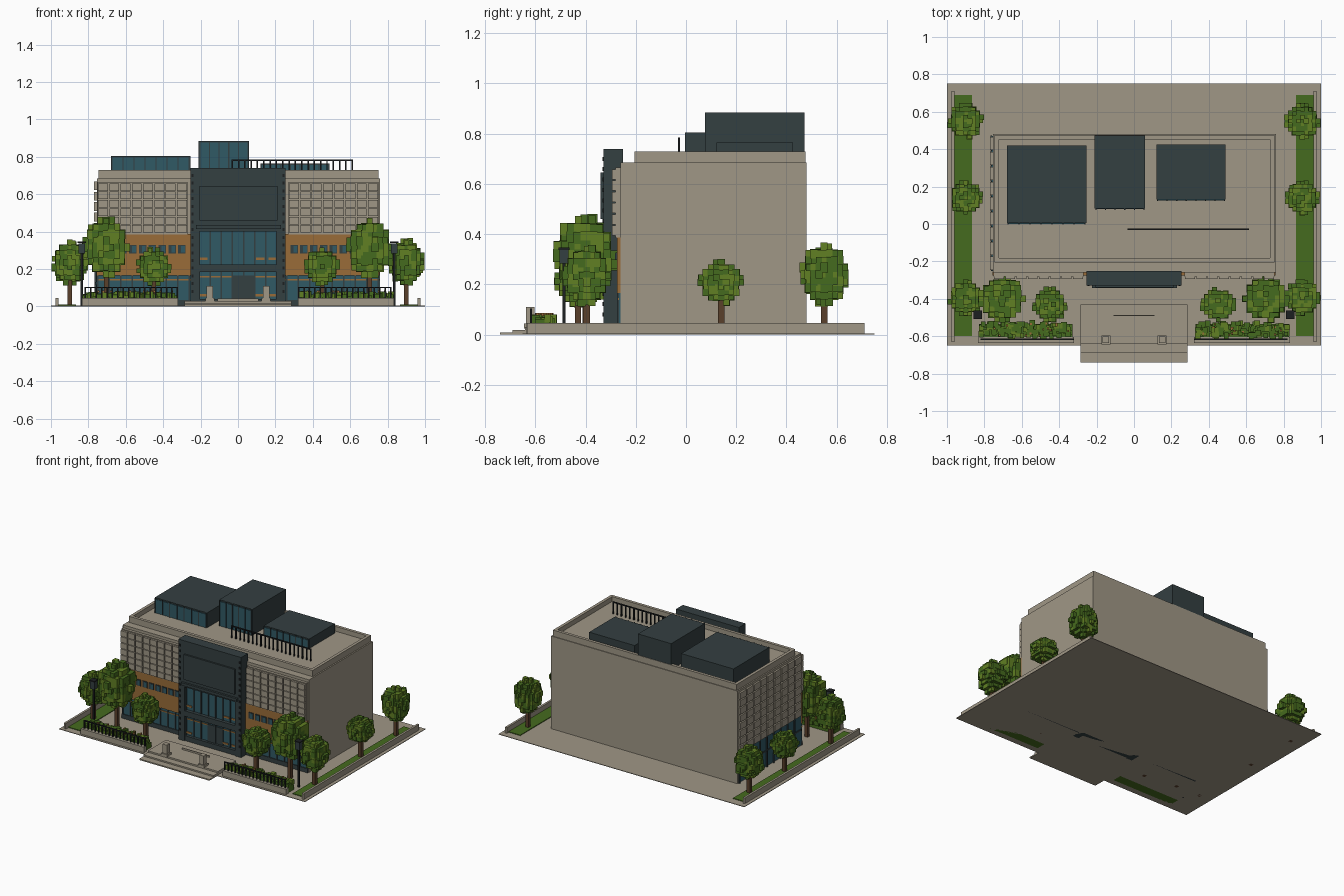
import bpy, bmesh, math, random
from mathutils import Matrix, Vector

random.seed(4)
if "Cube" in bpy.data.objects:
    bpy.data.objects.remove(bpy.data.objects["Cube"])


def material(name, rgb):
    m = bpy.data.materials.new(name)
    m.use_nodes = True
    m.diffuse_color = (*rgb, 1)
    m.node_tree.nodes["Principled BSDF"].inputs["Base Color"].default_value = (*rgb, 1)
    return m


STONE = material("warm_stone", (.35, .31, .24))
SLATE = material("dark_slate", (.034, .05, .053))
GLASS = material("blue_glass", (.03, .1, .13))
OCHRE = material("ochre_cladding", (.32, .15, .04))
LEAF = material("leaf_green", (.06, .145, .013))
LIGHT = material("light_leaf", (.12, .215, .017))
BARK = material("bark_brown", (.1, .05, .024))
BLACK = material("black_metal", (.012, .014, .015))


class Part:
    """Collects axis-aligned boxes into one named object."""

    def __init__(self, name):
        self.name, self.bm, self.mats = name, bmesh.new(), []

    def box(self, x, y, z, mat):
        size = Vector((x[1] - x[0], y[1] - y[0], z[1] - z[0]))
        mid = Vector((x[0] + x[1], y[0] + y[1], z[0] + z[1])) / 2
        if mat not in self.mats:
            self.mats.append(mat)
        made = bmesh.ops.create_cube(self.bm, size=1,
                                     matrix=Matrix.Translation(mid) @ Matrix.Diagonal((*size, 1)))
        for f in {f for v in made["verts"] for f in v.link_faces}:
            f.material_index = self.mats.index(mat)

    def block(self, c, size, mat):
        self.box(*[(c[i] - size[i] / 2, c[i] + size[i] / 2) for i in range(3)], mat)

    def done(self):
        me = bpy.data.meshes.new(self.name)
        self.bm.to_mesh(me)
        self.bm.free()
        for m in self.mats:
            me.materials.append(m)
        ob = bpy.data.objects.new(self.name, me)
        bpy.context.collection.objects.link(ob)


def spread(a, b, n):
    return [a + (b - a) * i / (n - 1) for i in range(n)]


def mirrored(s, a, b):
    return tuple(sorted((s * a, s * b)))


# Ground, lawns and side kerbs
p = Part("ground")
p.box((-1, 1), (-.65, .75), (0, .004), STONE)
p.done()
for s, side in ((1, "left"), (-1, "right")):
    p = Part(side + "_lawn")
    p.box(mirrored(s, .865, .96), (-.6, .69), (.002, .009), LEAF)
    p.done()
    p = Part(side + "_kerb")
    p.box(mirrored(s, .96, .976), (-.63, .71), (0, .046), STONE)
    p.done()

# Entrance steps with two posts and a low rail
p = Part("entrance_steps")
for front, top in ((-.74, .009), (-.69, .019), (-.64, .03)):
    p.box((-.285, .285), (front, -.43), (0, top), STONE)
for s in (-1, 1):
    p.block((.15 * s, -.62, .07), (.035, .035, .08), STONE)
    p.block((.15 * s, -.62, .035), (.05, .05, .02), STONE)
p.box((-.11, .11), (-.493, -.487), (.03, .042), STONE)
p.done()

# Main building: lower mass, upper mass and parapet ring
p = Part("main_building")
p.box((-.755, .76), (-.26, .48), (0, .685), STONE)
p.box((-.745, .75), (-.205, .475), (.68, .695), STONE)
t = .022
p.box((-.745, .75), (-.205, -.205 + t), (.69, .73), STONE)
p.box((-.745, .75), (.475 - t, .475), (.69, .73), STONE)
p.box((-.745, -.745 + t), (-.19, .46), (.69, .73), STONE)
p.box((.75 - t, .75), (-.19, .46), (.69, .73), STONE)
p.done()

# Front wings: stone panels, ochre band with small windows, ground-floor glazing
for s, side in ((1, "left"), (-1, "right")):
    p = Part(side + "_front_wing")
    p.box(mirrored(s, .27, .752), (-.28, -.255), (.385, .665), STONE)
    cols, rows = 8, 6
    for i in range(cols):
        x = .27 + (i + .5) * .482 / cols
        for j in range(rows):
            z = .392 + (j + .5) * .268 / rows
            p.block((s * x, -.286, z), (.053, .018, .04), STONE)
    p.box(mirrored(s, .25, .757), (-.275, -.255), (.165, .387), OCHRE)
    for x in spread(.3, .72, 9):
        p.block((s * x, -.276, .305), (.04, .008, .045), SLATE)
        p.block((s * x + .006, -.279, .305), (.02, .006, .036), GLASS)
    p.box(mirrored(s, .25, .757), (-.266, -.255), (.03, .165), GLASS)
    p.box(mirrored(s, .25, .757), (-.272, -.255), (0, .035), SLATE)
    p.box(mirrored(s, .25, .757), (-.27, -.255), (.138, .146), OCHRE)
    for x in spread(.26, .75, 9):
        p.block((s * x, -.268, .1), (.008, .008, .13), SLATE)
    p.done()

# Side facade on -x: stone panel grid over glazing
p = Part("right_side_facade")
for y in spread(-.21, .43, 9):
    for z in spread(.255, .645, 8):
        p.block((-.759, y, z), (.02, .07, .047), STONE)
    p.block((-.763, y + .04, .115), (.01, .008, .22), SLATE)
p.box((-.76, -.75), (-.25, .47), (.01, .225), GLASS)
p.box((-.764, -.75), (-.25, .47), (.118, .13), SLATE)
p.done()

# Dark entrance portal
p = Part("entrance_portal")
p.box((-.255, .255), (-.328, -.25), (.40, .74), SLATE)
for s in (-1, 1):
    p.box(mirrored(s, .207, .255), (-.328, -.25), (0, .41), SLATE)
    for z in spread(.08, .7, 16):
        p.block((s * .243, -.329, z), (.01, .006, .016), BLACK)
p.box((-.21, .21), (-.3, -.25), (.02, .41), GLASS)
p.box((-.21, .21), (-.326, -.25), (.185, .225), SLATE)
p.box((-.21, .21), (-.322, -.25), (0, .04), SLATE)
p.box((-.03, .085), (-.306, -.29), (.04, .165), SLATE)
p.box((-.225, .23), (-.343, -.32), (.415, .435), SLATE)
for x in spread(-.207, .207, 8):
    p.block((x, -.302, .22), (.008, .01, .37), SLATE)
for x, z in ((-.185, .255), (.12, .255), (.185, .255), (-.185, .06), (.11, .06), (.185, .06)):
    p.block((x, -.304, z), (.045, .006, .012), OCHRE)
p.box((-.205, .205), (-.305, -.29), (.155, .163), OCHRE)
p.done()
p = Part("portal_blank_panel")
p.box((-.205, .21), (-.34, -.32), (.46, .645), SLATE)
p.done()

# Rooftop pavilions with glazed fronts
for name, x, y, top, n in (("west", (-.68, -.255), (.005, .42), .805, 8),
                           ("centre", (-.21, .06), (.083, .472), .885, 6),
                           ("east", (.12, .49), (.13, .425), .765, 8)):
    p = Part(name + "_roof_pavilion")
    p.box(x, y, (.69, top), SLATE)
    p.box((x[0] + .008, x[1] - .008), (y[0] - .004, y[0] + .01), (.695, top - .01), GLASS)
    for mx in spread(x[0] + .006, x[1] - .006, n):
        p.block((mx, y[0] - .003, (.69 + top) / 2), (.006, .01, top - .69), SLATE)
    p.done()


def railing(name, x0, x1, y, z0, z1, n):
    p = Part(name)
    p.box((x0, x1), (y - .004, y + .004), (z1 - .008, z1), BLACK)
    for x in spread(x0 + .004, x1 - .004, n):
        p.block((x, y, (z0 + z1) / 2), (.008, .008, z1 - z0), BLACK)
    p.done()


railing("roof_railing", -.035, .615, -.027, .69, .785, 20)

# Front planters with shrubs, flowers, railing and lamps
for s, side in ((1, "left"), (-1, "right")):
    p = Part(side + "_planter")
    p.box(mirrored(s, .32, .835), (-.635, -.605), (0, .044), STONE)
    p.box(mirrored(s, .33, .83), (-.61, -.535), (0, .04), LEAF)
    p.done()
    p = Part(side + "_shrubs")
    for i in range(110):
        c = (s * random.uniform(.34, .82), random.uniform(-.6, -.53), random.uniform(.04, .066))
        p.block(c, [random.uniform(.02, .035) for k in range(3)], random.choice((LEAF, LEAF, LIGHT)))
    for i in range(14):
        p.block((s * random.uniform(.35, .81), random.uniform(-.6, -.53), .08), (.01, .01, .012), OCHRE)
    p.done()
    a, b = mirrored(s, .32, .82)
    railing(side + "_planter_railing", a, b, -.617, .04, .105, 18)
    p = Part(side + "_lamp")
    p.block((s * .835, -.485, .16), (.012, .012, .32), BLACK)
    p.block((s * .835, -.485, .31), (.036, .036, .055), SLATE)
    p.block((s * .835, -.485, .342), (.044, .044, .008), BLACK)
    p.done()


# Trees: trunk plus a blocky shell of leaf cubes
def tree(name, x, y, r, z0, z1):
    p = Part(name)
    p.block((x, y, (z0 + .05) / 2), (.025, .025, z0 + .05), BARK)
    zc, h, n = (z0 + z1) / 2, (z1 - z0) / 2, 4
    for i in range(-n, n + 1):
        for j in range(-n, n + 1):
            for k in range(-n, n + 1):
                d = math.sqrt(i * i + j * j + k * k) / n
                if .62 < d < random.uniform(.93, 1.1):
                    size = random.uniform(1.0, 1.5) / n * .9
                    mat = LIGHT if random.random() < .38 else LEAF
                    p.block((x + i * r * .9 / n, y + j * r * .9 / n, zc + k * h * .9 / n),
                            (size * r, size * r, size * h), mat)
    p.done()


for s, side in ((1, "left"), (-1, "right")):
    tree(side + "_back_tree", s * .9, .55, .092, .12, .36 if s > 0 else .34)
    tree(side + "_middle_tree", s * .9, .14, .088, .12, .295)
    tree(side + "_corner_tree", s * .9, -.395, .092, .12, .35)
    tree(side + "_large_tree", s * .705, -.4, .122, .16, .47)
    tree(side + "_small_tree", s * .45, -.43, .09, .115, .31)
